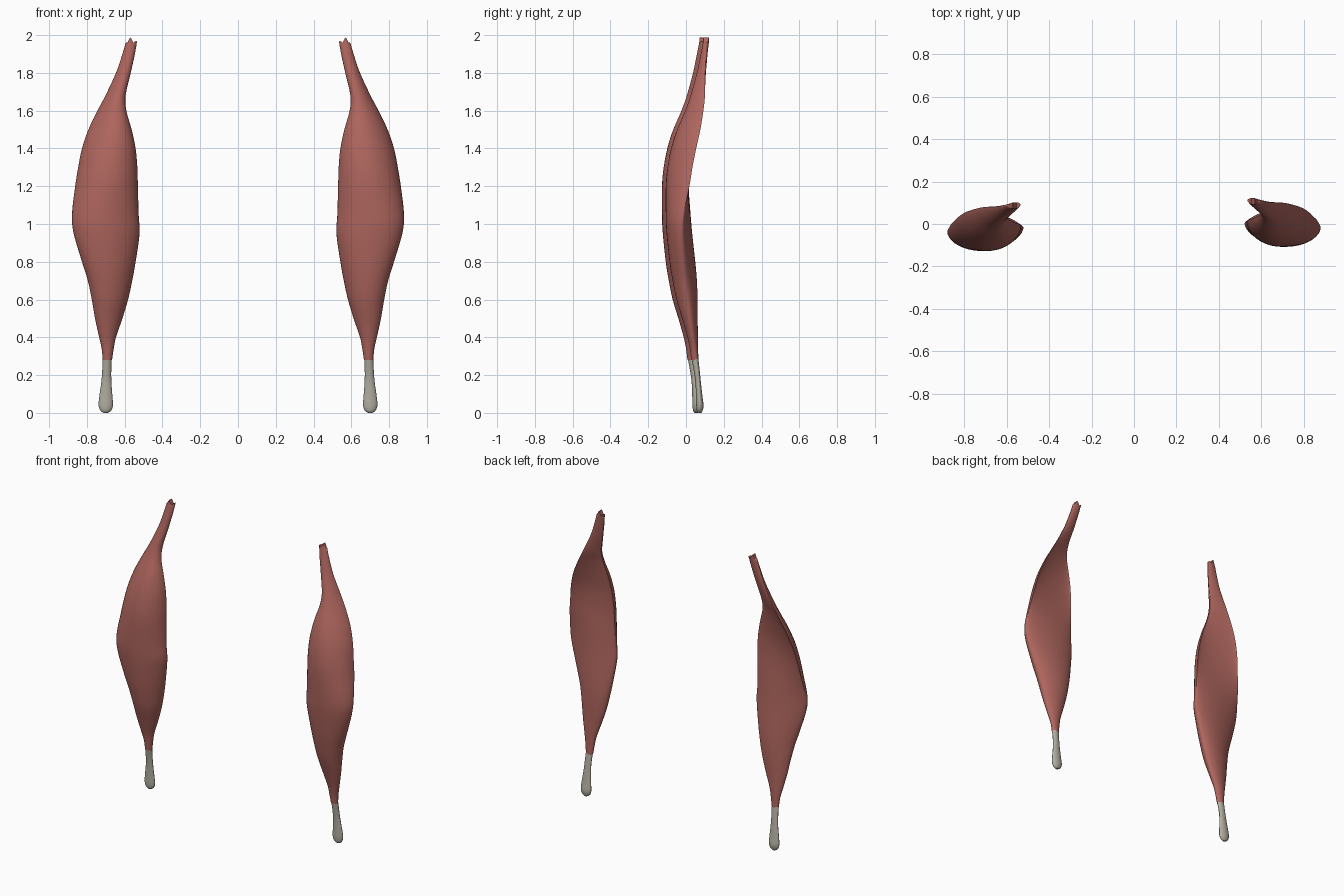
import bpy, bmesh, math

if "Cube" in bpy.data.objects:
    bpy.data.objects.remove(bpy.data.objects["Cube"])

N = 40

# z, inner x, outer x, inner y, outer y, front crest y, back swell (negative = hollow)
BELLY = [
    (0.28, .667, .716, .050, .050, .028, .016),
    (0.34, .658, .722, .046, .046, .020, .018),
    (0.40, .646, .735, .042, .036, .008, .024),
    (0.50, .612, .757, .036, .022, -.020, .032),
    (0.60, .582, .774, .030, .010, -.050, .040),
    (0.70, .560, .795, .024, -.004, -.070, .046),
    (0.80, .542, .826, .016, -.014, -.086, .046),
    (0.95, .521, .870, .004, -.022, -.102, .040),
    (1.05, .526, .879, .004, -.014, -.107, .028),
    (1.20, .530, .862, .010, .018, -.107, .000),
    (1.30, .533, .846, .014, .034, -.098, -.012),
    (1.40, .542, .826, .020, .054, -.078, -.018),
    (1.50, .563, .792, .028, .076, -.045, -.014),
    (1.60, .591, .744, .042, .092, .000, -.004),
    (1.68, .595, .702, .062, .100, .027, .004),
    (1.80, .568, .646, .084, .100, .058, .011),
    (1.90, .546, .612, .100, .104, .078, .012),
    (1.97, .534, .592, .112, .108, .092, .012),
]
TENDON = [
    (0.00, .690, .712, .074, .074, .066, .008),
    (0.012, .672, .728, .074, .074, .058, .014),
    (0.04, .662, .738, .074, .074, .054, .019),
    (0.09, .665, .734, .071, .071, .053, .016),
    (0.16, .670, .724, .066, .066, .050, .013),
    (0.22, .671, .719, .060, .060, .042, .013),
    (0.29, .668, .716, .050, .050, .029, .015),
]


def material(name, rgb):
    m = bpy.data.materials.new(name)
    m.diffuse_color = (*rgb, 1)
    m.use_nodes = True
    m.node_tree.nodes["Principled BSDF"].inputs["Base Color"].default_value = m.diffuse_color
    return m


def refine(rows, steps):
    """Catmull-Rom interpolation between stations."""
    out = []
    for i in range(len(rows) - 1):
        a, b = rows[max(i - 1, 0)], rows[i]
        c, d = rows[i + 1], rows[min(i + 2, len(rows) - 1)]
        for s in range(steps):
            t = s / steps
            out.append([q + .5 * t * (r - p + t * (2*p - 5*q + 4*r - w + t * (3*(q - r) + w - p)))
                        for p, q, r, w in zip(a, b, c, d)])
    return out + [list(rows[-1])]


def section(row):
    z, xm, xl, ym, yl, yf, hb = row
    pts = []
    for k in range(N):
        t = 2 * math.pi * k / N
        u = .5 - .5 * math.cos(t)
        s = math.sin(t)
        h = (yf - (ym + yl) / 2) if s > 0 else hb
        pts.append([xm + (xl - xm) * u, ym + (yl - ym) * u + h * abs(s) ** 1.15, z])
    return pts


def loft(name, rows, side, mat, frayed=False):
    rings = [section(r) for r in refine(rows, 4)]
    if frayed:  # forked upper end
        for p in rings[-1]:
            u = (p[0] - rows[-1][1]) / (rows[-1][2] - rows[-1][1])
            p[2] += .03 * max(0, 1 - abs(u - .62) / .28) + .01 * max(0, 1 - abs(u - .12) / .2) - .01
            p[2] = min(p[2], 2.0)
    bm = bmesh.new()
    dy = 0 if side > 0 else -.02
    vs = [[bm.verts.new((side * x, y + dy, z)) for x, y, z in r] for r in rings]
    for a, b in zip(vs, vs[1:]):
        for k in range(N):
            j = (k + 1) % N
            bm.faces.new((a[k], a[j], b[j], b[k]))
    # end caps as strips between front and back
    for r in (vs[0], vs[-1]):
        bm.faces.new((r[0], r[1], r[-1]))
        for k in range(1, N // 2 - 1):
            bm.faces.new((r[k], r[k + 1], r[N - k - 1], r[N - k]))
        h = N // 2
        bm.faces.new((r[h - 1], r[h], r[h + 1]))
    bmesh.ops.recalc_face_normals(bm, faces=bm.faces)
    me = bpy.data.meshes.new(name)
    bm.to_mesh(me)
    bm.free()
    ob = bpy.data.objects.new(name, me)
    bpy.context.collection.objects.link(ob)
    me.materials.append(mat)
    bpy.ops.object.select_all(action='DESELECT')
    ob.select_set(True)
    bpy.context.view_layer.objects.active = ob
    bpy.ops.object.shade_smooth_by_angle(angle=math.radians(50))


red = material("muscle_red", (.42, .13, .11))
pale = material("tendon_grey", (.45, .43, .36))

# mirrored pair of muscles with lower tendons
for side, label in ((1, "left"), (-1, "right")):
    loft(label + "_muscle_belly", BELLY, side, red, True)
    loft(label + "_tendon", TENDON, side, pale)
